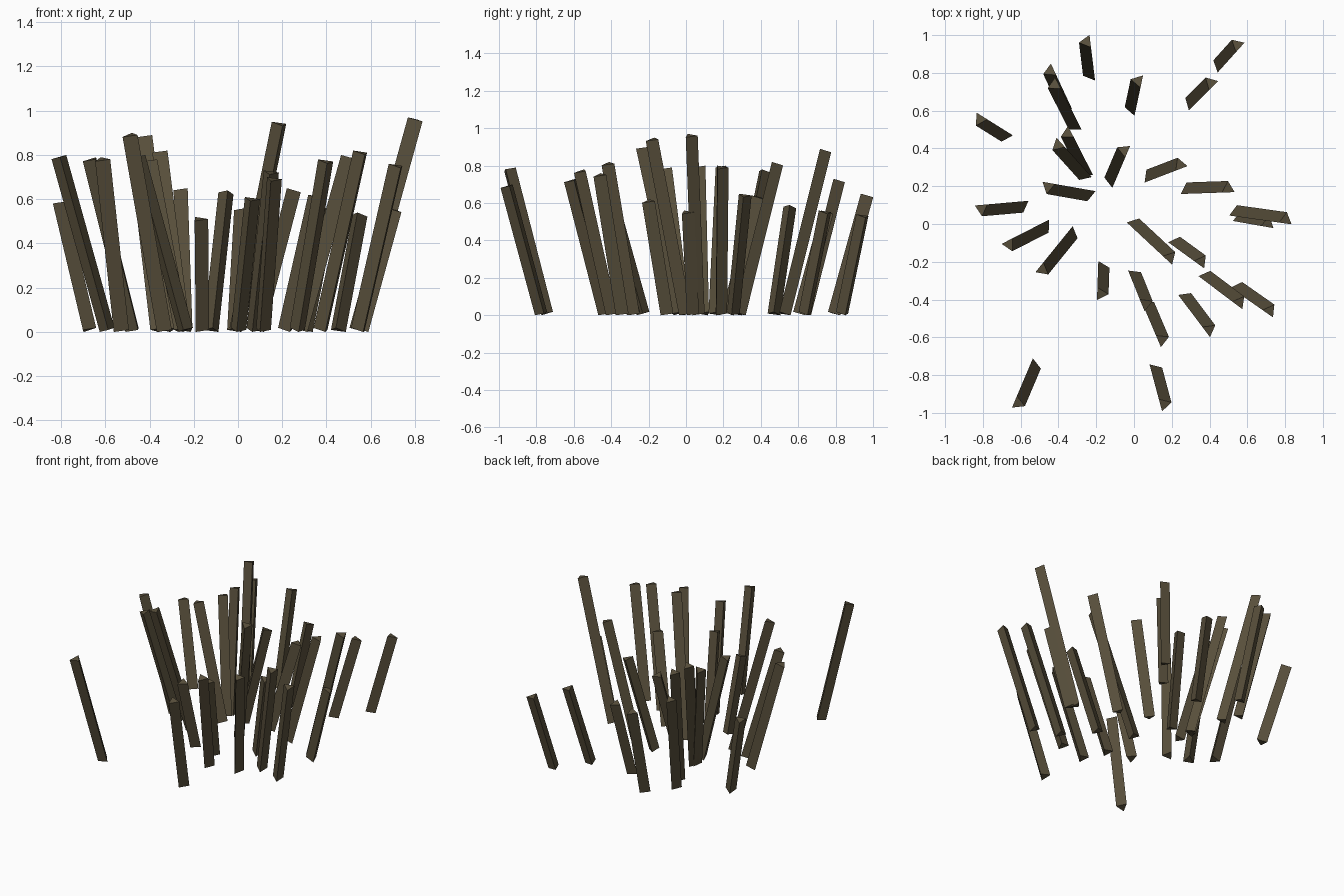
import bpy
import math
from mathutils import Matrix, Vector

# Remove the default cube
default_cube = bpy.data.objects.get("Cube")
if default_cube:
    bpy.data.objects.remove(default_cube, do_unlink=True)

# Single dull brown colour
brown = bpy.data.materials.new("dull_brown")
brown.use_nodes = True
colour = (0.1, 0.08, 0.045, 1)
brown.diffuse_color = colour
principled = brown.node_tree.nodes["Principled BSDF"]
principled.inputs["Base Color"].default_value = colour

RADIUS = 0.04
TILT = math.atan(0.28)
# Height that a tilted end cap rises above or drops below its centre
CAP_RISE = RADIUS * math.cos(math.pi / 6) * math.sin(TILT)


def add_blade(x, y, heading, height):
    """Three-sided prism rooted at x, y and leaning towards heading (degrees)."""
    length = (height - 2 * CAP_RISE) / math.cos(TILT)
    bpy.ops.mesh.primitive_cylinder_add(vertices=3, radius=RADIUS, depth=length)
    blade = bpy.context.object
    blade.name = "grass_blade"
    # Move the origin to the root, so the blade pivots at the ground
    blade.data.transform(Matrix.Translation(Vector((0, 0, length / 2))))
    blade.location = (x, y, CAP_RISE)
    blade.rotation_euler = (0, TILT, math.radians(heading))
    blade.data.materials.append(brown)


# Blades: root x, root y, lean heading, height
back_blades = [
    (-.68, .47, 148, .59), (-.31, .52, 117, .89), (-.36, .63, 115, .73),
    (-.23, .79, 97, .65), (-.01, .61, 78, .56), (.30, .64, 45, .56),
    (.45, .84, 48, .54), (-.25, .28, 117, .82), (-.26, .26, 132, .78),
    (-.12, .23, 67, .64), (.08, .25, 21, .65),
]
side_blades = [
    (-.59, .10, 185, .80), (-.47, -.01, 207, .79), (-.24, .16, 170, .80),
    (.28, .18, 2, .80), (.54, .06, 352, .97), (.56, .03, 350, .56),
]
front_blades = [
    (-.53, -.75, 247, .79), (-.33, -.05, 231, .90), (-.17, -.23, 268, .52),
    (.22, -.10, 324, .62), (0, -.27, 292, .61), (.07, -.43, 293, .73),
    (.27, -.39, 307, .78), (.11, -.77, 285, .70), (0, 0, 317, .95),
    (.38, -.28, 323, .82), (.55, -.34, 325, .76),
]

for blade_row in (back_blades, side_blades, front_blades):
    for placement in blade_row:
        add_blade(*placement)
